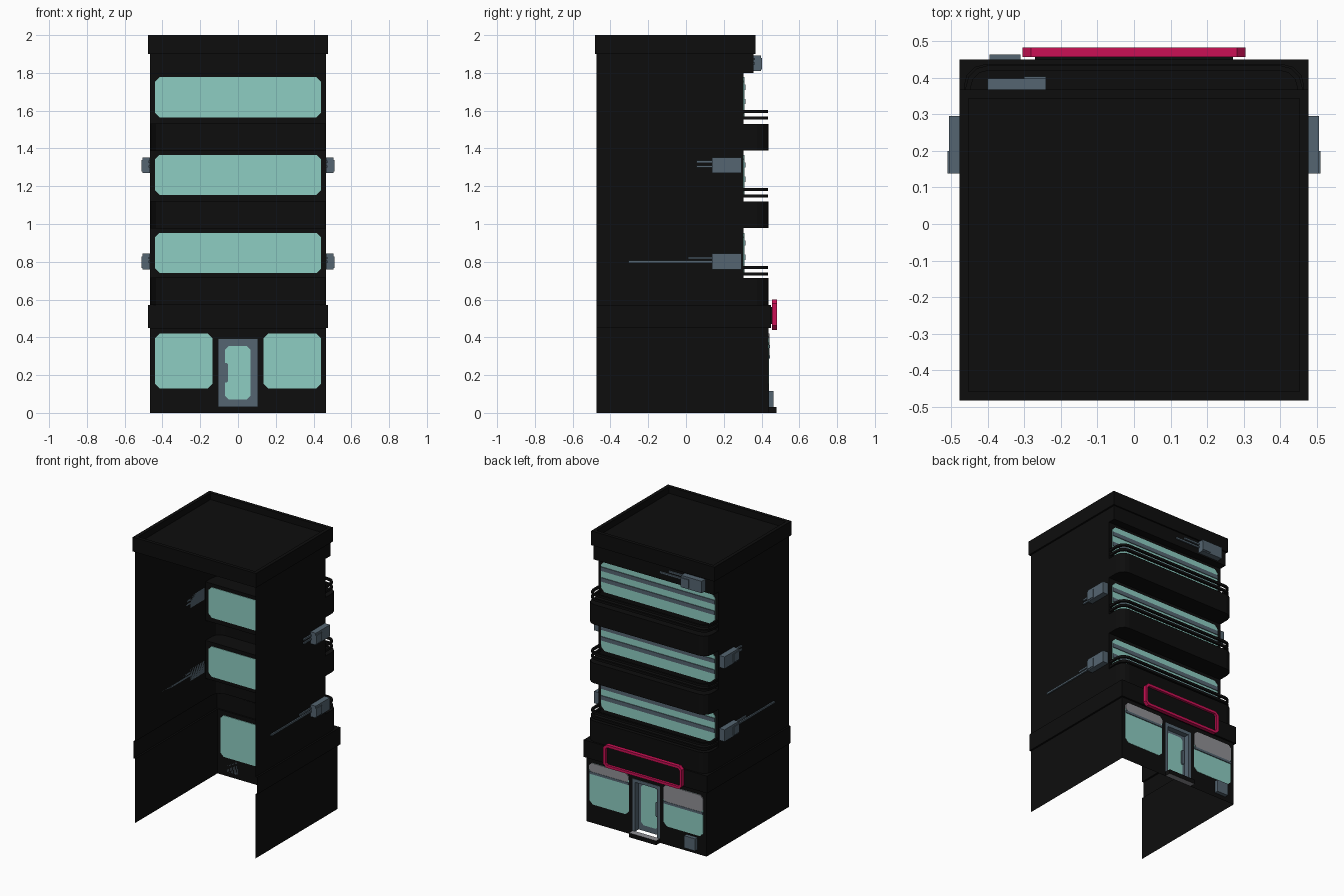
import bpy, bmesh, math

if "Cube" in bpy.data.objects:
    bpy.data.objects.remove(bpy.data.objects["Cube"])

# ---- flat colours
def material(name, rgb):
    m = bpy.data.materials.new(name)
    m.diffuse_color = (*rgb, 1)
    m.use_nodes = True
    m.node_tree.nodes["Principled BSDF"].inputs["Base Color"].default_value = m.diffuse_color
    return m

BLACK = material("black wall", (0.004, 0.004, 0.004))
SLATE = material("slate metal", (0.09, 0.13, 0.165))
TEAL = material("teal glass", (0.27, 0.61, 0.54))
PINK = material("pink sign", (0.60, 0.005, 0.09))
GREY = material("grey shutter", (0.28, 0.28, 0.30))

def finish(name, bm, *mats, fix=True):
    bmesh.ops.remove_doubles(bm, verts=bm.verts, dist=1e-5)
    if fix:
        bmesh.ops.recalc_face_normals(bm, faces=bm.faces)
    me = bpy.data.meshes.new(name)
    bm.to_mesh(me)
    bm.free()
    for m in mats:
        me.materials.append(m)
    ob = bpy.data.objects.new(name, me)
    bpy.context.collection.objects.link(ob)
    return ob

def prism(outline, y0, y1):
    """Extrude an (x, z) outline along y."""
    bm = bmesh.new()
    f = bm.faces.new([bm.verts.new((x, y0, z)) for x, z in outline])
    new = bmesh.ops.extrude_face_region(bm, geom=[f])["geom"]
    bmesh.ops.translate(bm, vec=(0, y1 - y0, 0),
                        verts=[v for v in new if isinstance(v, bmesh.types.BMVert)])
    bmesh.ops.recalc_face_normals(bm, faces=bm.faces)
    return bm

def octagon(x0, x1, z0, z1, c):
    return [(x0 + c, z0), (x1 - c, z0), (x1, z0 + c), (x1, z1 - c),
            (x1 - c, z1), (x0 + c, z1), (x0, z1 - c), (x0, z0 + c)]

def box(name, x, y, z, *mats):
    x0, x1 = sorted(x)
    return finish(name, prism([(x0, z[0]), (x1, z[0]), (x1, z[1]), (x0, z[1])], *y), *mats)

def plate(name, x, y, z, c, mat):
    return finish(name, prism(octagon(*x, *z, c), *y), mat)

def u_path(w, yb, yf, r):
    """Open U in plan with rounded street-side corners."""
    pts = [(-w, yb)]
    for cx, a0 in ((-w + r, 180), (w - r, 90)):
        for i in range(4):
            a = math.radians(a0 - 30 * i)
            pts.append((cx + r * math.cos(a), yf - r + r * math.sin(a)))
    return pts + [(w, yb)]

def loft(bm, rings, close=False):
    rows = [[bm.verts.new((x, y, z)) for x, y in path] for path, z in rings]
    pairs = list(zip(rows, rows[1:] + rows[:1])) if close else list(zip(rows, rows[1:]))
    for a, b in pairs:
        for i in range(len(a) - 1):
            bm.faces.new((b[i], b[i + 1], a[i + 1], a[i]))
    return rows

# ---- wall shell: open at the -y side and below, stepped on the street side
YB, W, YF, YR = -0.473, 0.465, 0.437, 0.305
steps = [(0, .45, W, YF, 0), (.45, .57, .477, .449, 0), (.57, .715, W, YF, .06),
         (.715, .98, W, YR, 0), (.98, 1.12, W, YF, .06), (1.12, 1.39, W, YR, 0),
         (1.39, 1.53, W, YF, .06), (1.53, 1.80, W, YR, 0), (1.80, 1.91, W, .357, 0)]
bm = bmesh.new()
rings = []
for z0, z1, w, yf, r in steps:
    path = u_path(w, YB, yf, r)
    rings += [(path, z0), (path, z1)]
loft(bm, rings)
bmesh.ops.remove_doubles(bm, verts=bm.verts, dist=1e-5)
# cut the doorway out of the street wall
for co, no in (((-.105, 0, 0), (1, 0, 0)), ((.105, 0, 0), (1, 0, 0)),
               ((0, 0, .03), (0, 0, 1)), ((0, 0, .395), (0, 0, 1))):
    bmesh.ops.bisect_plane(bm, geom=bm.verts[:] + bm.edges[:] + bm.faces[:],
                           plane_co=co, plane_no=no)
hole = []
for f in bm.faces:
    c = f.calc_center_median()
    if abs(c.x) < .105 and .03 < c.z < .395 and c.y > .43:
        hole.append(f)
bmesh.ops.delete(bm, geom=hole, context="FACES")
finish("wall_shell", bm, BLACK, fix=False)

# ---- roof cornice with sunken roof
bm = prism([(-.477, 1.9), (.477, 1.9), (.477, 2), (-.477, 2)], -.482, .367)
top = [f for f in bm.faces if f.normal.z > .9]
bmesh.ops.inset_region(bm, faces=top, thickness=.035)
new = bmesh.ops.extrude_face_region(bm, geom=top)["geom"]
bmesh.ops.delete(bm, geom=top, context="FACES")
bmesh.ops.translate(bm, vec=(0, 0, -.045),
                    verts=[v for v in new if isinstance(v, bmesh.types.BMVert)])
finish("roof_cornice", bm, BLACK)

# ---- upper floors: window, glazing bars and two balcony rails each
for n, z in enumerate((.74, 1.153, 1.565)):
    plate(f"window_{n}", (-.44, .44), (YR - .003, YR + .004), (z, z + .213), .025, TEAL)
    for k, h in enumerate((.07, .145)):
        box(f"window_bar_{n}_{k}", (-.44, .44), (YR + .001, YR + .009),
            (z + h, z + h + .028), SLATE)
    for k, h in enumerate((-.012, .022)):
        outer, inner = u_path(.46, YR, .433, .06), u_path(.446, YR, .419, .046)
        bm = bmesh.new()
        loft(bm, [(outer, z + h), (outer, z + h + .016),
                  (inner, z + h + .016), (inner, z + h)], close=True)
        finish(f"balcony_rail_{n}_{k}", bm, BLACK)

# ---- shop windows with roller shutters
for side, x, low in (("left", (-.44, -.135), .30), ("right", (.135, .44), .355)):
    plate(f"shop_window_{side}", x, (YF - .004, YF + .002), (.13, .42), .025, TEAL)
    plate(f"shutter_{side}", x, (YF, YF + .006), (low, .42), .02, GREY)
    box(f"shutter_bar_{side}", x, (YF, YF + .008), (low - .012, low + .004), SLATE)

# ---- recessed door: frame, leaf, glass, handle and step
for s in (-1, 1):
    box("door_jamb", (s * .085, s * .105), (.395, .44), (.03, .395), SLATE)
box("door_lintel", (-.085, .085), (.395, .44), (.373, .395), SLATE)
box("door_leaf", (-.085, .085), (.395, .402), (.03, .373), SLATE)
plate("door_glass", (-.068, .066), (.393, .404), (.07, .355), .02, TEAL)
plate("door_handle", (-.075, -.053), (.391, .414), (.16, .265), .008, SLATE)
step = box("door_step", (-.105, .105), (YF, .48), (0, .03), BLACK, GREY)
for p in step.data.polygons:
    p.material_index = int(abs(p.normal.z) > .9)

# ---- sign: raised pink rim round a black panel
bm = prism(octagon(-.304, .304, .44, .60, .022), .456, .482)
face = [f for f in bm.faces if f.normal.y > .9]
bmesh.ops.inset_region(bm, faces=face, thickness=.02)
bmesh.ops.inset_region(bm, faces=face, thickness=.001, depth=-.015)
for f in face:
    f.material_index = 1
finish("sign", bm, PINK, BLACK)
box("sign_mount", (-.27, .27), (.448, .457), (.47, .56), BLACK)

# ---- air conditioners on both side walls, with pipes
for s in (-1, 1):
    for z, pipes in ((.76, ((.80, -.305), (.82, .01))), (1.27, ((1.305, .055), (1.33, .055)))):
        box("side_cooler", (s * W, s * .505), (.138, .295), (z, z + .083), SLATE)
        box("side_cooler_fan", (s * .50, s * .51), (.138, .20), (z + .008, z + .068), SLATE)
        for pz, y in pipes:
            box("side_pipe", (s * W, s * .474), (y, .14), (pz - .006, pz + .006), SLATE)

# ---- air conditioner high on the street wall, and ground vent box
box("street_cooler", (-.40, -.24), (.357, .398), (1.81, 1.893), SLATE)
box("street_cooler_fan", (-.30, -.24), (.39, .403), (1.818, 1.878), SLATE)
for pz, x in ((1.85, -.05), (1.873, -.12)):
    box("street_pipe", (-.25, x), (.357, .366), (pz - .006, pz + .006), SLATE)
box("ground_vent", (-.395, -.31), (YF, .463), (.03, .115), SLATE)
